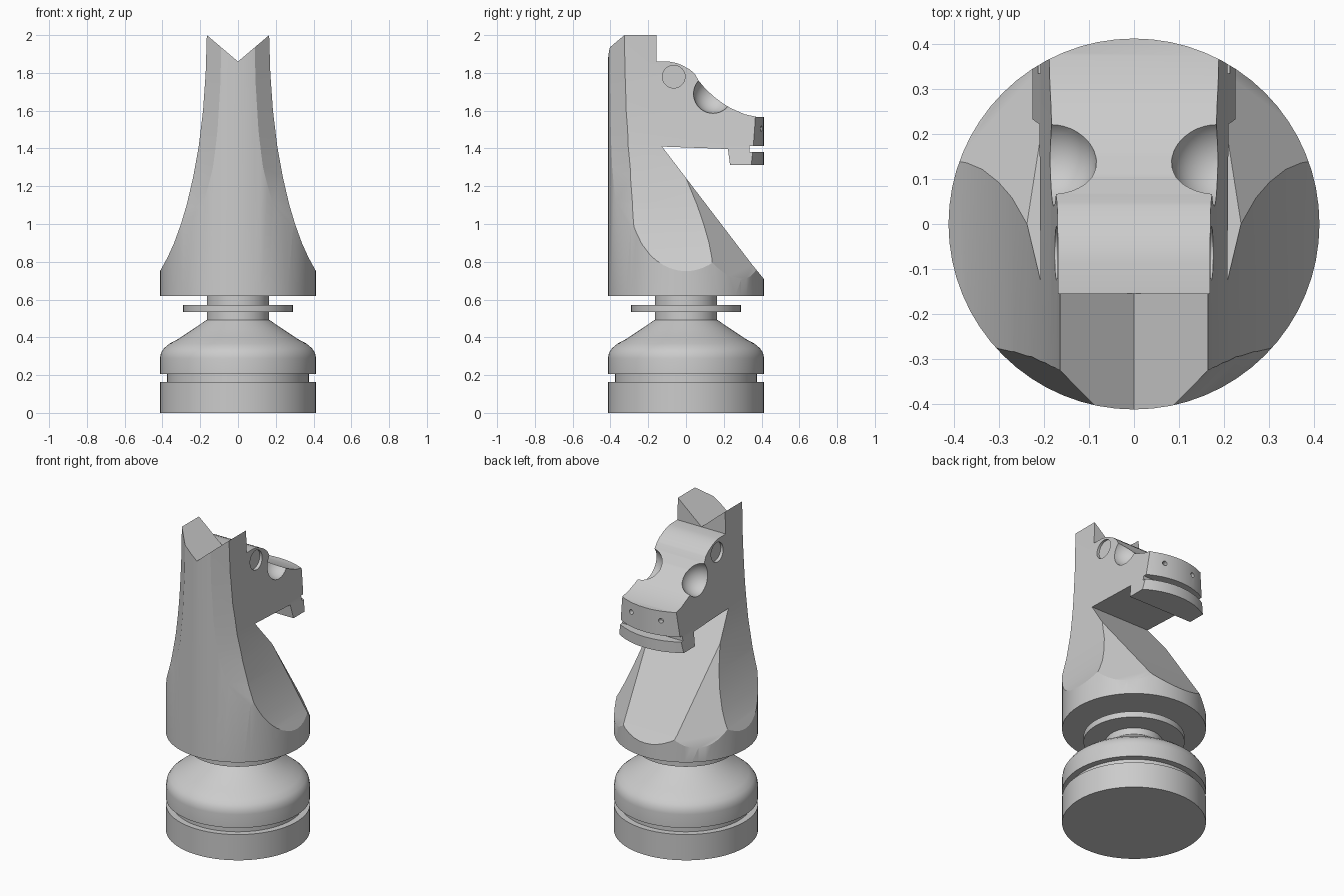
import bpy, bmesh
from math import sin, cos, pi, radians
from mathutils import Matrix, Vector

if "Cube" in bpy.data.objects:
    bpy.data.objects.remove(bpy.data.objects["Cube"])

R = 0.413
SIDES = 64


def make_object(name, bm):
    bmesh.ops.recalc_face_normals(bm, faces=bm.faces)
    mesh = bpy.data.meshes.new(name)
    bm.to_mesh(mesh)
    bm.free()
    obj = bpy.data.objects.new(name, mesh)
    bpy.context.collection.objects.link(obj)
    return obj


def lathe(name, profile):
    """Turn (radius, z) points about z, capping both ends."""
    bm = bmesh.new()
    rings = [[bm.verts.new((r * cos(2 * pi * i / SIDES), r * sin(2 * pi * i / SIDES), z))
              for i in range(SIDES)] for r, z in profile]
    for a, b in zip(rings, rings[1:]):
        for i in range(SIDES):
            j = (i + 1) % SIDES
            bm.faces.new((a[i], a[j], b[j], b[i]))
    bm.faces.new(rings[0])
    bm.faces.new(rings[-1])
    return make_object(name, bm)


def prism(name, points, angle=0, v0=-0.7, v1=0.7):
    """Extrude a (u, z) outline sideways; u points along the given heading."""
    a = radians(angle)
    bm = bmesh.new()
    ends = [[bm.verts.new((u * cos(a) - v * sin(a), u * sin(a) + v * cos(a), z))
             for u, z in points] for v in (v0, v1)]
    n = len(points)
    for i in range(n):
        j = (i + 1) % n
        bm.faces.new((ends[0][i], ends[0][j], ends[1][j], ends[1][i]))
    bm.faces.new(ends[0])
    bm.faces.new(ends[1])
    return make_object(name, bm)


def rod(name, start, end, radius, sides=32):
    start, end = Vector(start), Vector(end)
    d = end - start
    mat = Matrix.Translation((start + end) / 2) @ d.to_track_quat('Z', 'Y').to_matrix().to_4x4()
    bm = bmesh.new()
    bmesh.ops.create_cone(bm, cap_ends=True, segments=sides, radius1=radius,
                          radius2=radius, depth=d.length, matrix=mat)
    return make_object(name, bm)


def ball(name, centre, radius):
    bm = bmesh.new()
    bmesh.ops.create_uvsphere(bm, u_segments=32, v_segments=20, radius=radius,
                              matrix=Matrix.Translation(centre))
    return make_object(name, bm)


def carve(target, tool, operation='DIFFERENCE'):
    tool.hide_render = True
    mod = target.modifiers.new(tool.name, 'BOOLEAN')
    mod.object, mod.operation, mod.solver = tool, operation, 'EXACT'
    bpy.context.view_layer.objects.active = target
    bpy.ops.object.modifier_apply(modifier=mod.name)
    bpy.data.objects.remove(tool)


def smooth(obj):
    bpy.ops.object.select_all(action='DESELECT')
    obj.select_set(True)
    bpy.context.view_layer.objects.active = obj
    bpy.ops.object.shade_smooth_by_angle(angle=radians(25))


# turned base with groove, shoulder, stem and collar disc
base = lathe("turned_base", [
    (R, 0), (R, 0.163), (0.375, 0.163), (0.375, 0.205), (R, 0.205), (R, 0.29),
    (0.408, 0.318), (0.392, 0.342), (0.362, 0.367), (0.315, 0.392), (0.235, 0.445),
    (0.165, 0.493), (0.165, 0.535), (0.29, 0.535), (0.29, 0.572), (0.165, 0.572),
    (0.165, 0.62)])
smooth(base)

# horse head: a cylinder clipped by the side outline
head = lathe("horse_head", [(R, 0.62), (R, 2.0)])
outline = [
    (-0.6, 0.5), (-0.6, 2.2), (-0.155, 2.2), (-0.155, 1.86),          # back, ears
    (-0.085, 1.859), (-0.05, 1.852), (-0.02, 1.84), (0.02, 1.818),    # brow
    (0.048, 1.793), (0.066, 1.76),
    (0.105, 1.713), (0.153, 1.67), (0.19, 1.642), (0.233, 1.615),     # nose
    (0.31, 1.581), (0.375, 1.567), (0.6, 1.56),
    (0.6, 1.412), (0.335, 1.412), (0.335, 1.381), (0.6, 1.381),       # mouth
    (0.6, 1.312), (0.233, 1.312), (0.222, 1.397), (-0.127, 1.41),     # jaw
    (0.35, 0.785), (0.413, 0.708), (0.6, 0.5)]                        # chest
carve(head, prism("outline_tool", outline, 90), 'INTERSECT')

# flared sides, bevelled mane corners and chest corners
flare = [(0.165, 2.0), (0.171, 1.8), (0.185, 1.6), (0.208, 1.41), (0.238, 1.245),
         (0.272, 1.1), (0.302, 1.0), (0.338, 0.9), (0.372, 0.825), (0.413, 0.75),
         (0.45, 0.69), (0.8, 0.69), (0.8, 2.2), (0.165, 2.2)]
mane = [(0.347, 2.2), (0.347, 2.0), (0.35, 1.75), (0.358, 1.5), (0.37, 1.3),
        (0.39, 1.12), (0.413, 0.98), (0.43, 0.9), (0.8, 0.9), (0.8, 2.2)]
chest = [(0.143, 1.3), (0.168, 1.245), (0.413, 0.707), (0.46, 0.604), (0.8, 0.604), (0.8, 1.3)]
for angle in (0, 180):
    carve(head, prism("flare_tool", flare, angle))
for angle in (-45, -135):
    carve(head, prism("mane_tool", mane, angle))
for angle in (45, 135):
    carve(head, prism("chest_tool", chest, angle))

# V notch that leaves two ears
slope = 0.14 / 0.165
notch = [(0, 1.86), (0.4, 1.86 + 0.4 * slope), (-0.4, 1.86 + 0.4 * slope)]
carve(head, prism("ear_notch_tool", notch, 0, -0.7, -0.1))

# eye discs, cheek hollows and nostrils on both sides
for s in (-1, 1):
    carve(head, rod("eye_tool", (s * 0.156, -0.065, 1.78), (s * 0.3, -0.065, 1.78), 0.06))
    carve(head, ball("hollow_tool", (s * 0.187, 0.143, 1.69), 0.104))
    carve(head, rod("nostril_tool", (s * 0.1, 0.37, 1.505), (s * 0.112, 0.46, 1.505), 0.015, 20))
smooth(head)
